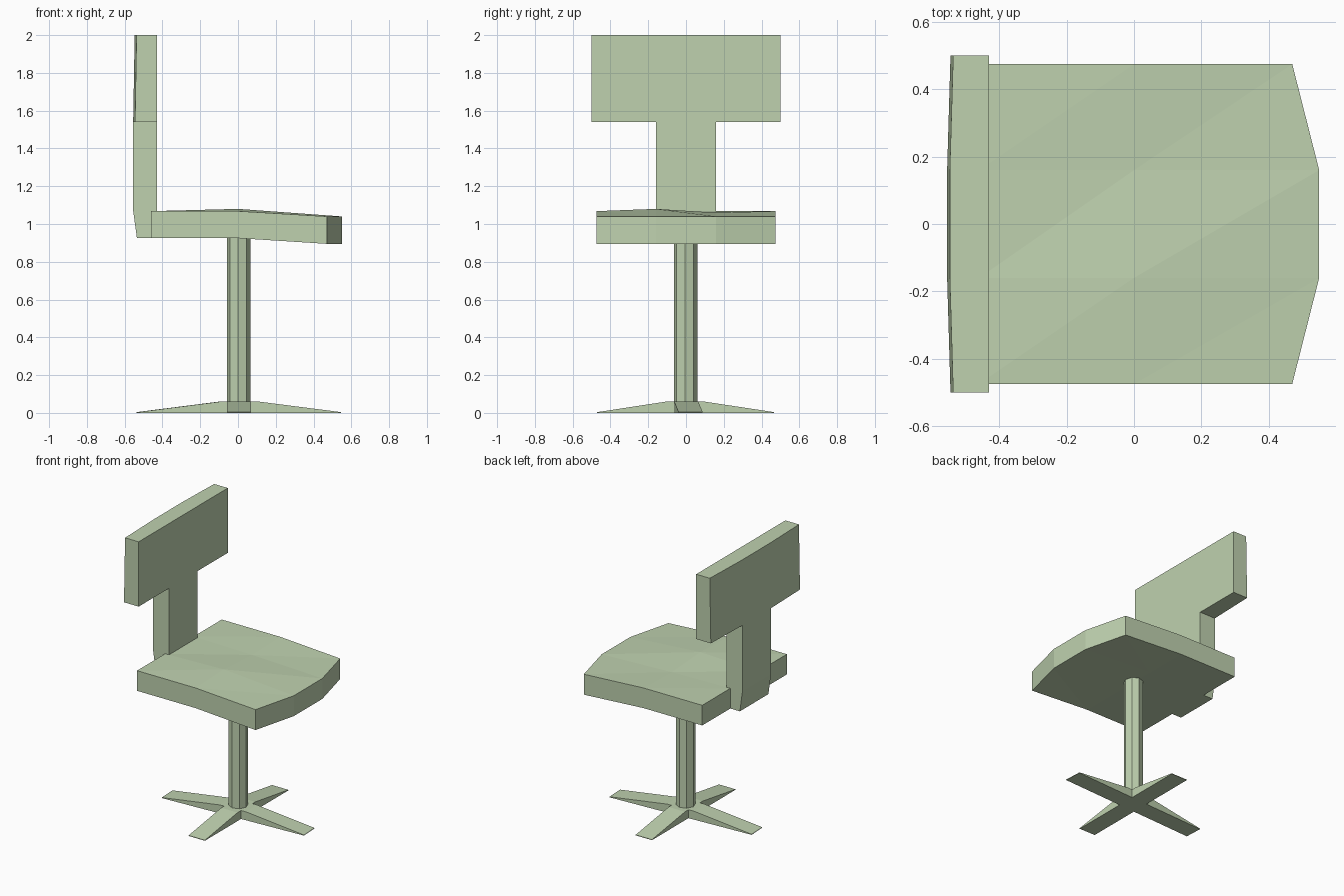
import bpy, bmesh, math
from mathutils import Matrix, Vector

if "Cube" in bpy.data.objects:
    bpy.data.objects.remove(bpy.data.objects["Cube"])

green = bpy.data.materials.new("pale green")
green.diffuse_color = (0.52, 0.64, 0.43, 1)
green.use_nodes = True
green.node_tree.nodes["Principled BSDF"].inputs["Base Color"].default_value = green.diffuse_color


def finish(bm, name):
    bmesh.ops.recalc_face_normals(bm, faces=bm.faces)
    me = bpy.data.meshes.new(name)
    bm.to_mesh(me)
    bm.free()
    me.materials.append(green)
    ob = bpy.data.objects.new(name, me)
    bpy.context.collection.objects.link(ob)
    return ob


def slab(name, near, far, cells):
    """Closed faceted slab between two point grids, using only the given cells."""
    bm = bmesh.new()
    cache = {}

    def v(side, i, j):
        key = (side, i, j)
        if key not in cache:
            cache[key] = bm.verts.new((near, far)[side](i, j))
        return cache[key]

    for i, j in cells:
        for s in (0, 1):
            a, b, c, d = v(s, i, j), v(s, i + 1, j), v(s, i + 1, j + 1), v(s, i, j + 1)
            bm.faces.new((a, b, c))
            bm.faces.new((a, c, d))
        ring = [(i, j), (i + 1, j), (i + 1, j + 1), (i, j + 1)]
        steps = [(0, -1), (1, 0), (0, 1), (-1, 0)]
        for k, (di, dj) in enumerate(steps):
            if (i + di, j + dj) not in cells:
                p, q = ring[k], ring[(k + 1) % 4]
                bm.faces.new((v(0, *p), v(0, *q), v(1, *q), v(1, *p)))
    return finish(bm, name)


# seat: slightly uneven cushion with a pointed-out front edge
SY = (-0.475, -0.16, 0.16, 0.475)


def seat_x(i, j):
    return (-0.46, 0.0, 0.55 if j in (1, 2) else 0.47)[i]


MID = (1.068, 1.08, 1.06, 1.068)


def seat_top(i, j):
    return (seat_x(i, j), SY[j], (1.068, MID[j], 1.04)[i])


def seat_bottom(i, j):
    return (seat_x(i, j), SY[j], (0.925, 0.925, 0.895)[i])


slab("seat", seat_top, seat_bottom, {(i, j) for i in range(2) for j in range(3)})

# backrest: T-shaped slab, bowed on its rear side
BY = (-0.5, -0.16, 0.16, 0.5)
BZ = (0.925, 1.07, 1.54, 2.0)


def back_front(i, j):
    return ((-0.455, -0.43, -0.43, -0.43)[j], BY[i], BZ[j])


def back_rear(i, j):
    row = (-0.535, -0.555, -0.555, -0.547)[j]
    return (row if i in (1, 2) else row + 0.01, BY[i], BZ[j])


slab("backrest", back_front, back_rear, {(1, 0), (1, 1), (1, 2), (0, 2), (2, 2)})

# column: octagonal post
bm = bmesh.new()
bmesh.ops.create_cone(bm, cap_ends=True, segments=8, radius1=0.063, radius2=0.063, depth=0.9,
                      matrix=Matrix.Translation((0.004, -0.002, 0.48)) @ Matrix.Rotation(math.radians(-4), 4, 'Z'))
finish(bm, "column")


# base: four tapering legs meeting in a cross
def leg(name, angle, length):
    bm = bmesh.new()
    profile = [(0, 0), (length, 0), (length, 0.004), (0.1, 0.06), (0, 0.06)]
    rot = Matrix.Rotation(angle, 3, 'Z')
    off = Vector((0.005, -0.004, 0))
    rows = [[bm.verts.new(rot @ Vector((x, y, z)) + off) for x, z in profile] for y in (-0.064, 0.064)]
    bm.faces.new(rows[0])
    bm.faces.new(rows[1])
    for k in range(5):
        n = (k + 1) % 5
        bm.faces.new((rows[0][k], rows[0][n], rows[1][n], rows[1][k]))
    finish(bm, name)


for name, deg, length in (("leg_front", 3, 0.538), ("leg_left", 90, 0.47),
                          ("leg_back", 183, 0.54), ("leg_right", 270, 0.466)):
    leg(name, math.radians(deg), length)
